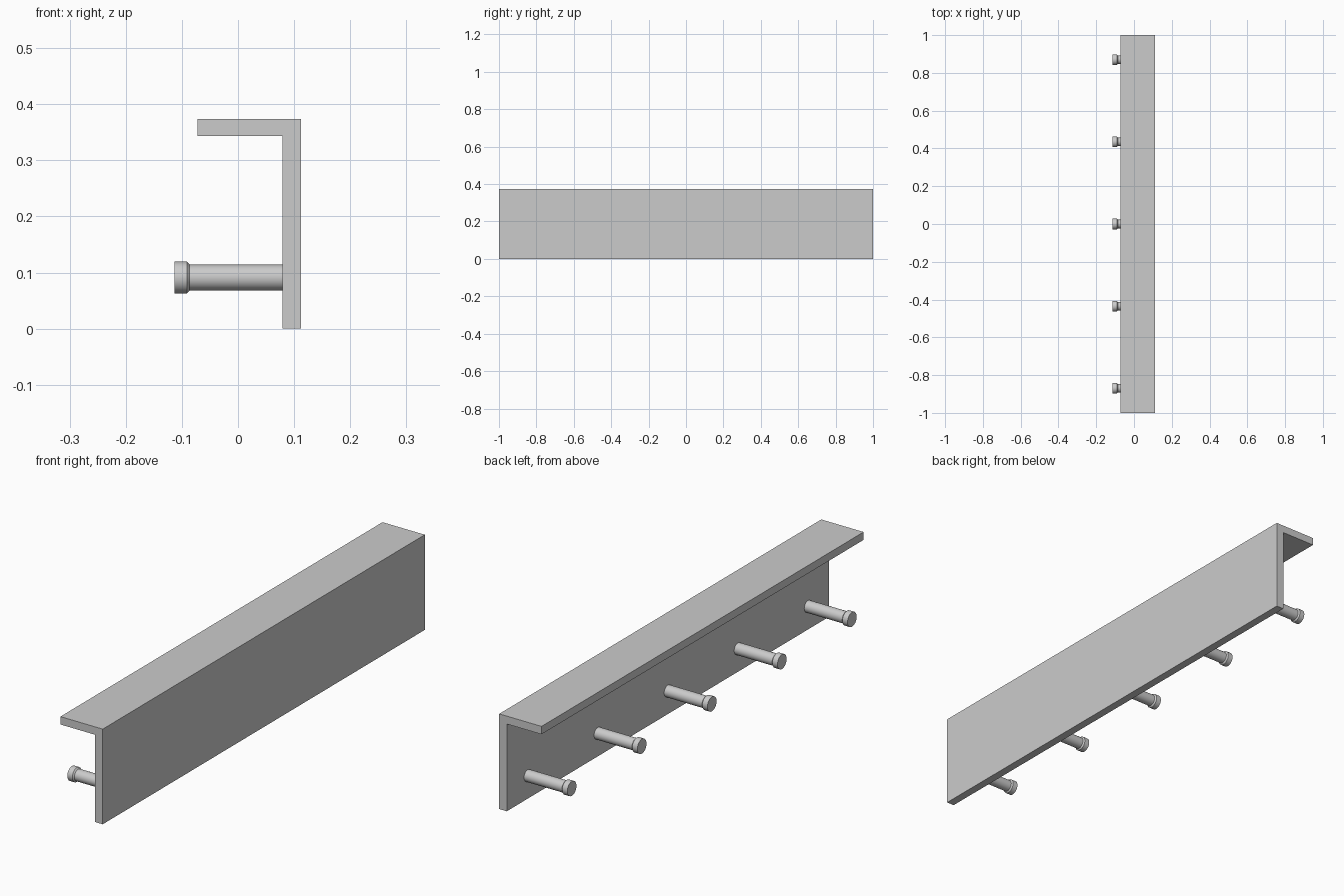
import bpy, bmesh, math
from mathutils import Matrix

cube = bpy.data.objects.get("Cube")
if cube:
    bpy.data.objects.remove(cube, do_unlink=True)

grey = bpy.data.materials.new("plain_grey")
grey.use_nodes = True
colour = (0.6, 0.6, 0.6, 1)
grey.diffuse_color = colour
grey.node_tree.nodes["Principled BSDF"].inputs["Base Color"].default_value = colour


def finish(name, bm):
    bmesh.ops.recalc_face_normals(bm, faces=bm.faces)
    mesh = bpy.data.meshes.new(name)
    bm.to_mesh(mesh)
    bm.free()
    mesh.materials.append(grey)
    obj = bpy.data.objects.new(name, mesh)
    bpy.context.collection.objects.link(obj)
    return obj


# Back board and top shelf: one L-shaped profile swept along y
bm = bmesh.new()
profile = [(0.112, 0), (0.112, 0.374), (-0.072, 0.374),
           (-0.072, 0.343), (0.079, 0.343), (0.079, 0)]
face = bm.faces.new([bm.verts.new((x, -1, z)) for x, z in profile])
swept = bmesh.ops.extrude_face_region(bm, geom=[face])["geom"]
bmesh.ops.translate(bm, vec=(0, 2, 0),
                    verts=[v for v in swept if isinstance(v, bmesh.types.BMVert)])
finish("board_and_shelf", bm)

# Pegs: lathe profile (x, radius) spun around the x axis
peg_profile = [(0.079, 0), (0.079, 0.023), (-0.086, 0.023),
               (-0.091, 0.0285), (-0.113, 0.0285), (-0.113, 0)]
for i in range(5):
    bm = bmesh.new()
    verts = [bm.verts.new((x, 0, r)) for x, r in peg_profile]
    edges = [bm.edges.new(pair) for pair in zip(verts, verts[1:])]
    bmesh.ops.spin(bm, geom=verts + edges, cent=(0, 0, 0), axis=(1, 0, 0),
                   angle=math.tau, steps=32)
    bmesh.ops.remove_doubles(bm, verts=bm.verts, dist=0.0001)
    peg = finish(f"peg_{i + 1}", bm)
    peg.location = (0, (i - 2) * 0.435, 0.091)
    bpy.ops.object.select_all(action="DESELECT")
    peg.select_set(True)
    bpy.context.view_layer.objects.active = peg
    bpy.ops.object.shade_smooth_by_angle(angle=math.radians(30))
